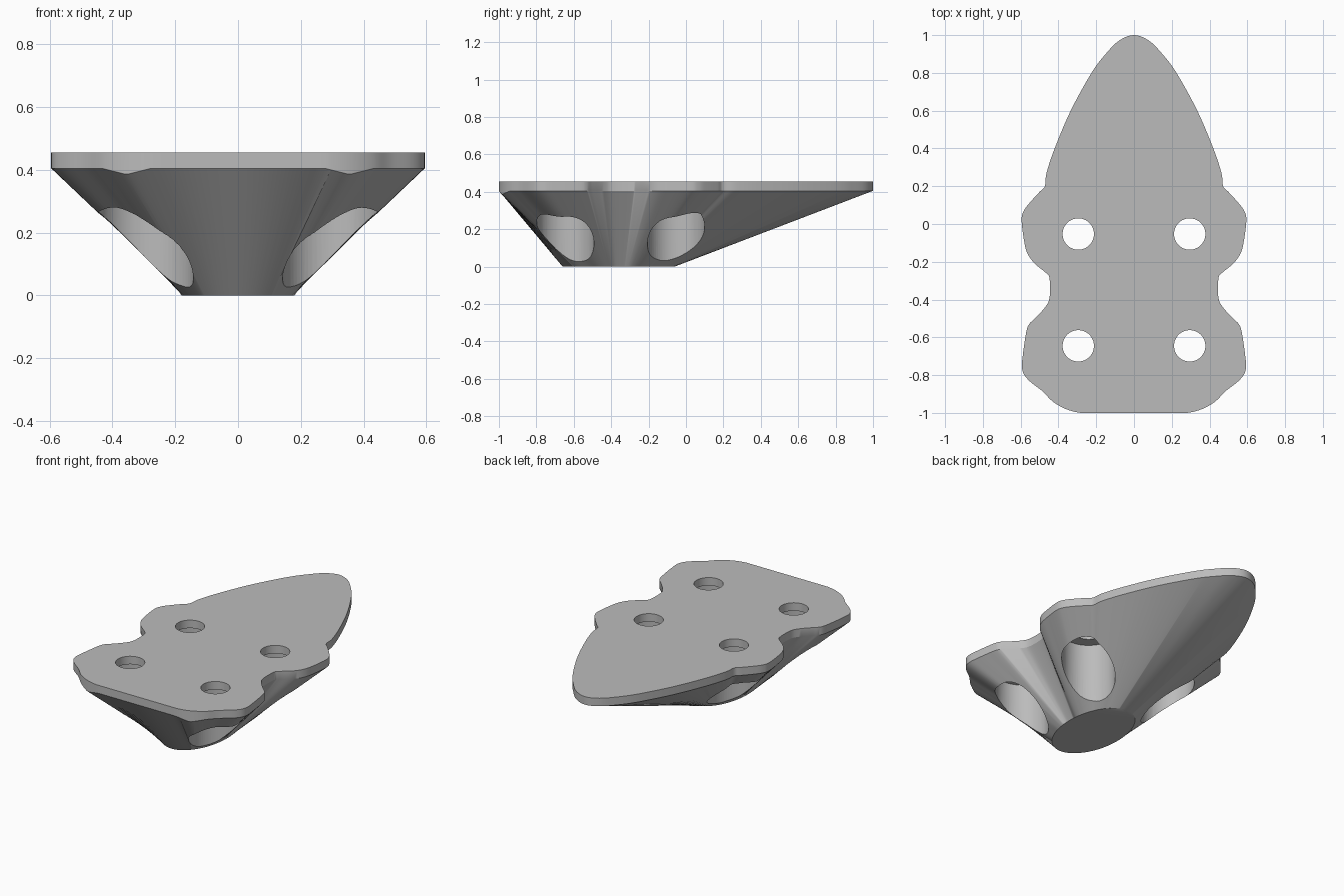
import bpy, bmesh, math
from mathutils import Vector

cube = bpy.data.objects.get("Cube")
if cube:
    bpy.data.objects.remove(cube, do_unlink=True)

PLATE_BOTTOM, PLATE_TOP = 0.405, 0.455
FOOT_Y, FOOT_RX, FOOT_RY = -0.36, 0.18, 0.30

grey = bpy.data.materials.new("plain grey")
grey.use_nodes = True
grey.diffuse_color = (0.5, 0.5, 0.5, 1)
grey.node_tree.nodes["Principled BSDF"].inputs["Base Color"].default_value = (0.5, 0.5, 0.5, 1)

# Left half of the plate outline, from the front edge round to the back tip
half = [(0.28, -1), (0.36, -0.98), (0.43, -0.94), (0.485, -0.885), (0.56, -0.825),
        (0.592, -0.77), (0.588, -0.69), (0.57, -0.57), (0.555, -0.53), (0.525, -0.5),
        (0.47, -0.44), (0.447, -0.39), (0.447, -0.29), (0.465, -0.26), (0.525, -0.21),
        (0.562, -0.16), (0.58, -0.1), (0.595, 0.02), (0.583, 0.07), (0.55, 0.115),
        (0.5, 0.17), (0.472, 0.2), (0.463, 0.27), (0.42, 0.4), (0.335, 0.6),
        (0.225, 0.8), (0.15, 0.9), (0.08, 0.97), (0, 1)]


def smooth_path(points, steps):
    """Catmull-Rom curve through the points."""
    pts = [Vector(p) for p in points]
    first = pts[0] - Vector((0.08, 0))
    last = Vector((-pts[-2].x, pts[-2].y))
    p = [first] + pts + [last]
    path = []
    for i in range(1, len(p) - 2):
        a, b, c, d = p[i - 1:i + 3]
        for k in range(steps):
            t = k / steps
            path.append(0.5 * (2 * b + (c - a) * t + (2 * a - 5 * b + 4 * c - d) * t * t
                               + (3 * b - a - 3 * c + d) * t ** 3))
    return path + [pts[-1]]


front = [Vector((0.28 * k / 8, -1)) for k in range(8)]
left = front + smooth_path(half, 5)
outline = left + [Vector((-p.x, p.y)) for p in reversed(left[1:-1])]


def foot_point(p):
    """Point of the foot ellipse in the direction of an outline point."""
    d = Vector((p.x, p.y - FOOT_Y))
    s = 1 / math.hypot(d.x / FOOT_RX, d.y / FOOT_RY)
    return (d.x * s, FOOT_Y + d.y * s, 0)


def rim_height(p):
    """Lower plate rim, dipping a little at the two front corners."""
    dip = max(0, 1 - abs(abs(p.x) - 0.355) / 0.08) if p.y < -0.9 else 0
    return PLATE_BOTTOM - 0.02 * dip


# Body: oval foot flaring out to the shaped plate
bm = bmesh.new()
rings = [[bm.verts.new(foot_point(p)) for p in outline],
         [bm.verts.new((p.x, p.y, rim_height(p))) for p in outline],
         [bm.verts.new((p.x, p.y, PLATE_TOP)) for p in outline]]
n = len(outline)
for lower, upper in zip(rings, rings[1:]):
    for i in range(n):
        j = (i + 1) % n
        bm.faces.new((lower[i], lower[j], upper[j], upper[i]))
bm.faces.new(reversed(rings[0]))
bm.faces.new(rings[-1])
bmesh.ops.recalc_face_normals(bm, faces=bm.faces)
mesh = bpy.data.meshes.new("mounting_body")
bm.to_mesh(mesh)
bm.free()
body = bpy.data.objects.new("mounting_body", mesh)
bpy.context.collection.objects.link(body)
mesh.materials.append(grey)
bpy.context.view_layer.objects.active = body


def drill(x, y, radius, bottom, top):
    """Cut a vertical round hole through the body."""
    bpy.ops.mesh.primitive_cylinder_add(vertices=64, radius=radius, depth=top - bottom,
                                        location=(x, y, (top + bottom) / 2))
    cutter = bpy.context.object
    cutter.hide_render = True
    cutter.data.materials.append(grey)
    bpy.context.view_layer.objects.active = body
    mod = body.modifiers.new("hole", "BOOLEAN")
    mod.operation = "DIFFERENCE"
    mod.solver = "EXACT"
    mod.object = cutter
    bpy.ops.object.modifier_apply(modifier=mod.name)
    bpy.data.objects.remove(cutter, do_unlink=True)


# Four screw holes, each with a wide recess below the plate
for x in (-0.295, 0.295):
    for y in (-0.645, -0.053):
        drill(x, y, 0.153, -0.2, PLATE_BOTTOM)
        drill(x, y, 0.083, 0.3, 0.6)

bpy.ops.object.select_all(action="DESELECT")
body.select_set(True)
bpy.context.view_layer.objects.active = body
bpy.ops.object.shade_smooth_by_angle(angle=math.radians(30))
